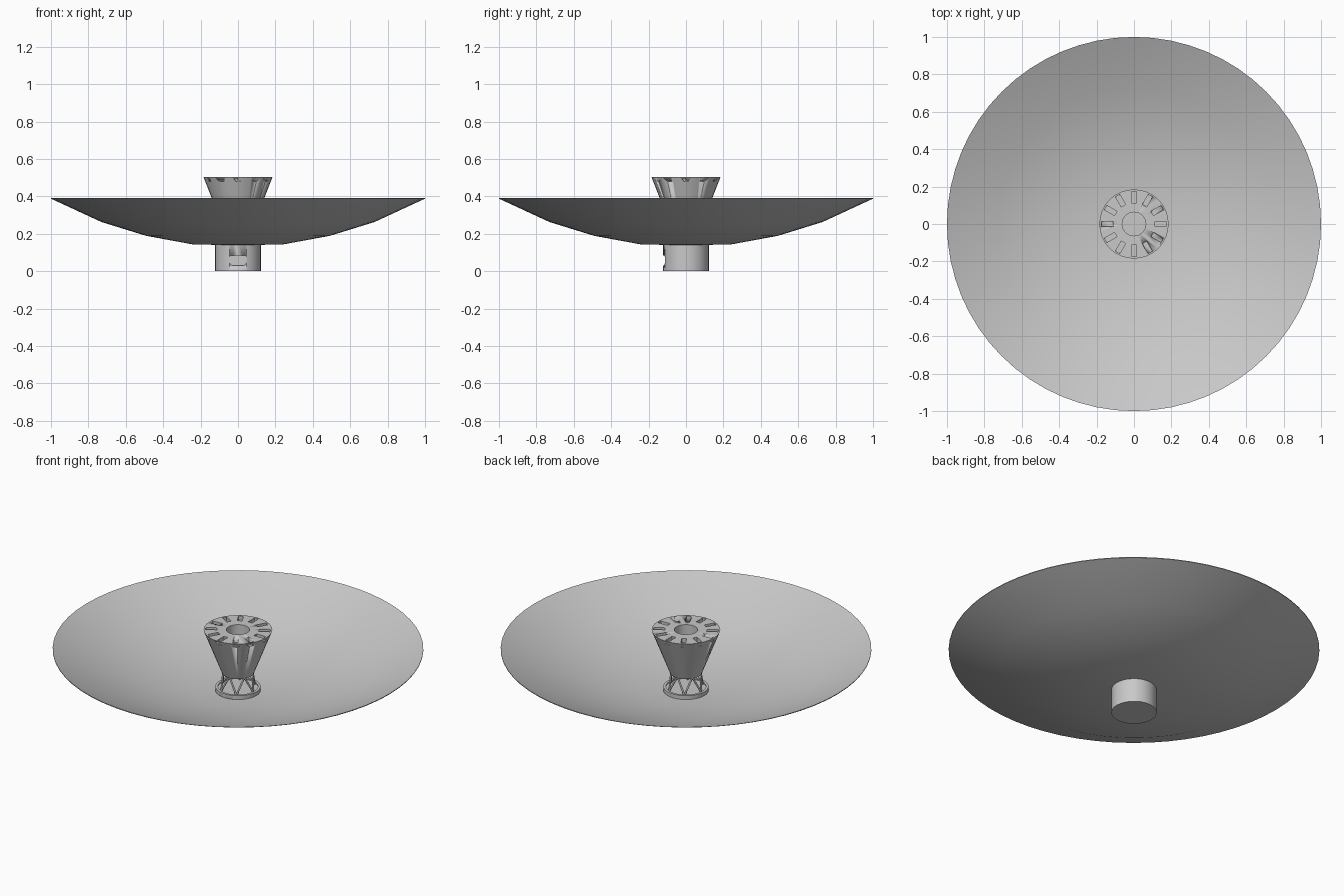
import bpy, bmesh, math
from mathutils import Vector, Matrix

cube = bpy.data.objects.get("Cube")
if cube:
    bpy.data.objects.remove(cube)

grey = bpy.data.materials.new("light grey")
grey.use_nodes = True
COLOR = (0.58, 0.58, 0.58, 1)
grey.diffuse_color = COLOR
grey.node_tree.nodes["Principled BSDF"].inputs["Base Color"].default_value = COLOR


def finish(name, bm, angle=35):
    bmesh.ops.remove_doubles(bm, verts=bm.verts, dist=1e-5)
    bmesh.ops.recalc_face_normals(bm, faces=bm.faces)
    mesh = bpy.data.meshes.new(name)
    bm.to_mesh(mesh)
    bm.free()
    mesh.materials.append(grey)
    obj = bpy.data.objects.new(name, mesh)
    bpy.context.collection.objects.link(obj)
    bpy.ops.object.select_all(action='DESELECT')
    obj.select_set(True)
    bpy.context.view_layer.objects.active = obj
    bpy.ops.object.shade_smooth_by_angle(angle=math.radians(angle))
    return obj


def lathe(name, profile, steps):
    """Spin an (r, z) profile around the z axis."""
    bm = bmesh.new()
    verts = [bm.verts.new((r, 0, z)) for r, z in profile]
    edges = [bm.edges.new(pair) for pair in zip(verts, verts[1:])]
    bmesh.ops.spin(bm, geom=verts + edges, cent=(0, 0, 0), axis=(0, 0, 1),
                   angle=math.tau, steps=steps, use_merge=True)
    return finish(name, bm)


def cut(target, cutter):
    mod = target.modifiers.new("Cut", 'BOOLEAN')
    mod.operation = 'DIFFERENCE'
    mod.solver = 'EXACT'
    mod.object = cutter
    bpy.context.view_layer.objects.active = target
    bpy.ops.object.modifier_apply(modifier=mod.name)
    bpy.data.objects.remove(cutter)


# Dish: thin shell, outer profile followed by the inner one
outer = [(0, 0.138), (0.245, 0.144), (0.49, 0.189), (0.73, 0.263), (1, 0.388)]
inner = [(r, z + 0.004) for r, z in reversed(outer)]
lathe("dish", outer + inner, 64)

# Mounting base, passing through the dish and ending in a shallow lipped plate
base = lathe("base", [(0, 0), (0.122, 0), (0.122, 0.168), (0.108, 0.168),
                      (0.108, 0.162), (0, 0.162)], 32)

# Rounded recess on the front of the base
bm = bmesh.new()
outline = []
for cx, cz, start in ((0.027, 0.048, -90), (0.035, 0.074, 0),
                      (-0.035, 0.074, 90), (-0.027, 0.048, 180)):
    radius = 0.018 if cz < 0.06 else 0.01
    for k in range(5):
        a = math.radians(start + k * 22.5)
        outline.append((cx + radius * math.cos(a), -0.2, cz + radius * math.sin(a)))
face = bm.faces.new([bm.verts.new(p) for p in outline])
ext = bmesh.ops.extrude_face_region(bm, geom=[face])
bmesh.ops.translate(bm, vec=(0, 0.09, 0),
                    verts=[v for v in ext["geom"] if isinstance(v, bmesh.types.BMVert)])
cut(base, finish("recess_cutter", bm))

# Feed horn: flared cone with a central well
horn = lathe("feed_horn", [(0, 0.25), (0.086, 0.25), (0.185, 0.505),
                           (0.063, 0.505), (0.063, 0.44), (0, 0.44)], 32)

# Ring of radial slots in the top of the horn
bm = bmesh.new()
for i in range(12):
    turn = Matrix.Rotation(math.tau * i / 12, 4, 'Z')
    move = Matrix.Translation((0.144, 0, 0.505))
    size = Matrix.Diagonal((0.062, 0.026, 0.05, 1))
    bmesh.ops.create_cube(bm, size=1, matrix=turn @ move @ size)
cut(horn, finish("slot_cutter", bm))

# Zigzag truss carrying the horn
bm = bmesh.new()
COUNT = 6


def ring_point(radius, z, step):
    a = math.tau * step / (2 * COUNT)
    return Vector((radius * math.cos(a), radius * math.sin(a), z))


for i in range(COUNT):
    foot = ring_point(0.1, 0.16, 2 * i)
    for side in (-1, 1):
        head = ring_point(0.08, 0.254, 2 * i + side)
        run = head - foot
        place = (Matrix.Translation((foot + head) / 2)
                 @ run.to_track_quat('Z', 'Y').to_matrix().to_4x4())
        bmesh.ops.create_cone(bm, cap_ends=True, segments=8, radius1=0.005,
                              radius2=0.005, depth=run.length, matrix=place)
finish("truss", bm, 50)
